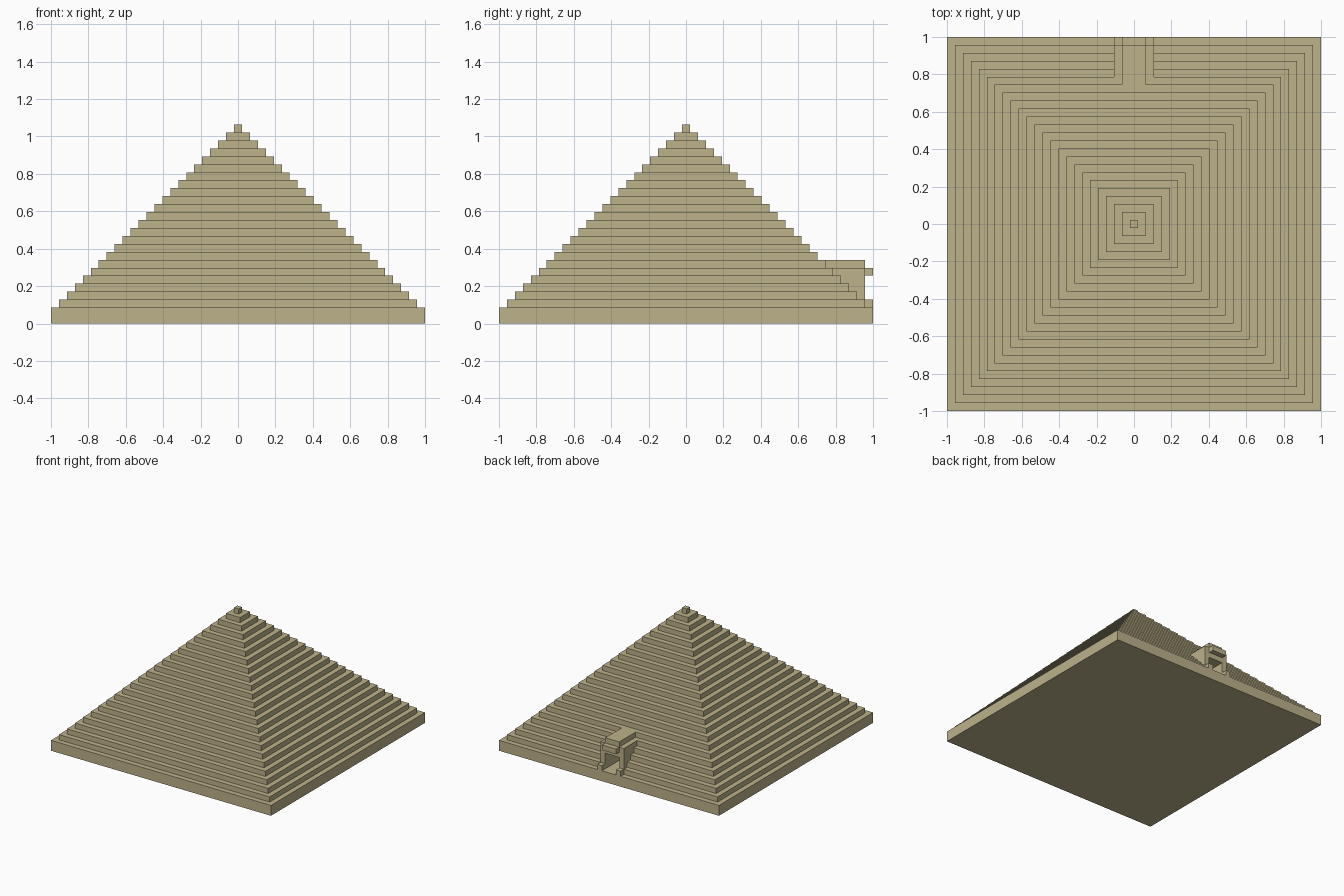
import bpy
from mathutils import Matrix, Vector
import bmesh

if "Cube" in bpy.data.objects:
    bpy.data.objects.remove(bpy.data.objects["Cube"], do_unlink=True)

# Everything sits on a block grid, 47 blocks across
U = 2 / 47
HALF = 23.5
DOOR = 1.5        # half width of the passage
PASSAGE_END = 16.5

sand = bpy.data.materials.new("sandstone")
sand.use_nodes = True
sand.diffuse_color = (0.51, 0.445, 0.258, 1)
sand.node_tree.nodes["Principled BSDF"].inputs["Base Color"].default_value = sand.diffuse_color


def blocks(name, boxes):
    """One object from boxes given as (x0, x1, y0, y1, z0, z1) in blocks."""
    bm = bmesh.new()
    for x0, x1, y0, y1, z0, z1 in boxes:
        centre = Vector((x0 + x1, y0 + y1, z0 + z1)) * U / 2
        size = Vector((x1 - x0, y1 - y0, z1 - z0)) * U
        bmesh.ops.create_cube(bm, size=1, matrix=Matrix.Translation(centre) @ Matrix.Diagonal(size.to_4d()))
    mesh = bpy.data.meshes.new(name)
    bm.to_mesh(mesh)
    bm.free()
    mesh.materials.append(sand)
    obj = bpy.data.objects.new(name, mesh)
    bpy.context.collection.objects.link(obj)
    return obj


# Base slab
blocks("base_slab", [(-HALF, HALF, -HALF, HALF, 0, 2)])

# Stepped tiers; the lowest ones leave a passage open at the back
for k in range(1, 24):
    h, z = HALF - k, k + 1
    if z < 5:
        tier = [(-h, h, -h, PASSAGE_END, z, z + 1),
                (-h, -DOOR, PASSAGE_END, h, z, z + 1),
                (DOOR, h, PASSAGE_END, h, z, z + 1)]
    else:
        tier = [(-h, h, -h, h, z, z + 1)]
    blocks(f"tier_{k}", tier)

# Entrance porch at the back
front = HALF - 1
for side, x0 in (("left", DOOR), ("right", -DOOR - 1)):
    blocks(f"porch_wall_{side}", [(x0, x0 + 1, HALF - 5, front, 2, 7)])
    blocks(f"porch_foot_{side}", [(x0, x0 + 1, front, HALF, 2, 3)])
blocks("porch_lintel", [(-DOOR, DOOR, HALF - 5, front, 5, 7)])
blocks("porch_roof", [(-DOOR, DOOR, HALF - 6, front, 7, 8)])
blocks("porch_ledge", [(-DOOR, DOOR, front, HALF, 6, 7)])
